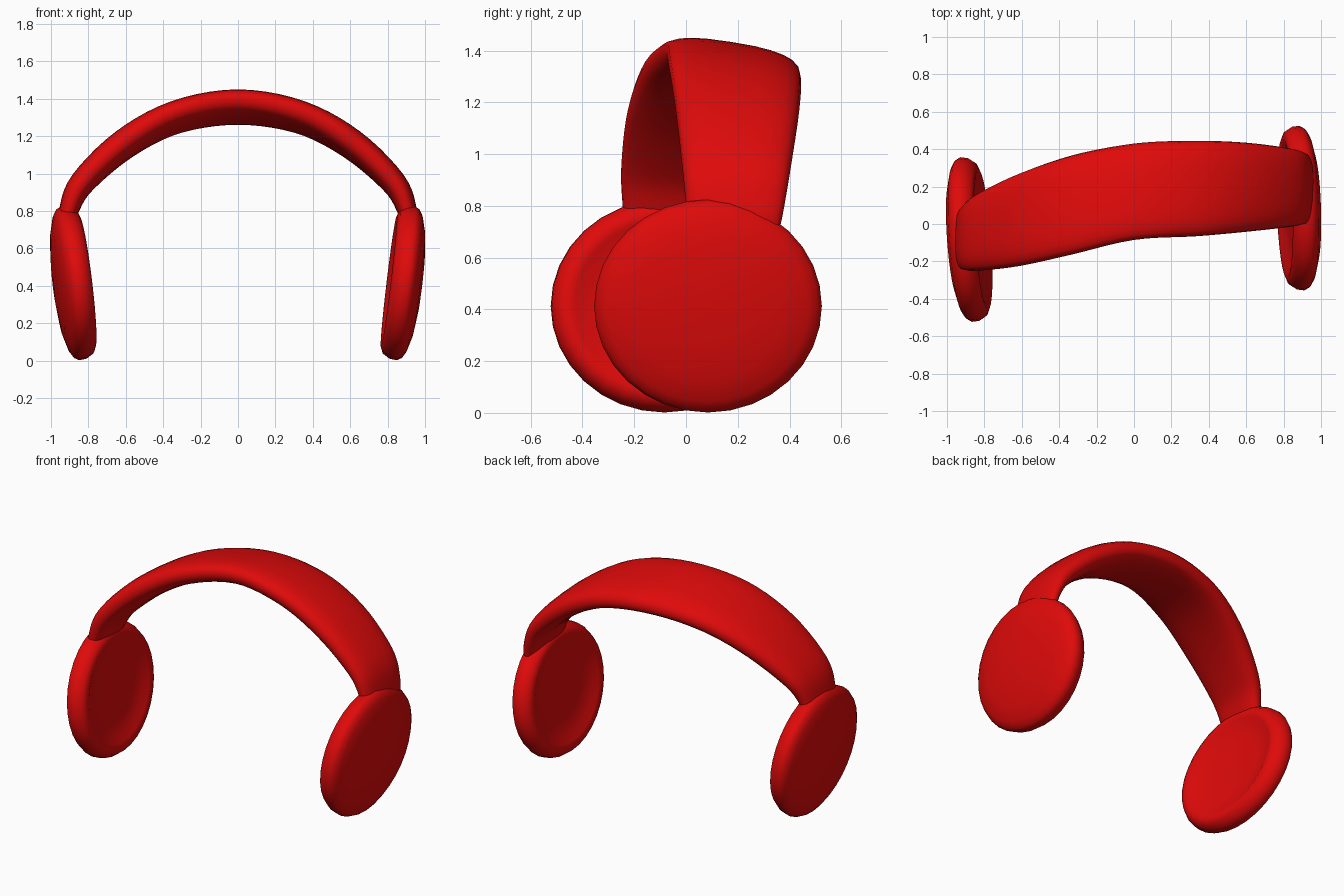
import bpy, bmesh, math
from mathutils import Vector

if "Cube" in bpy.data.objects:
    bpy.data.objects.remove(bpy.data.objects["Cube"])

red = bpy.data.materials.new("red plastic")
red.diffuse_color = (0.74, 0.003, 0.003, 1)
red.use_nodes = True
red.node_tree.nodes["Principled BSDF"].inputs["Base Color"].default_value = red.diffuse_color


def loft(name, rings):
    """Skin a list of closed rings and cap both ends."""
    bm = bmesh.new()
    vr = [[bm.verts.new(p) for p in ring] for ring in rings]
    n = len(vr[0])
    for a, b in zip(vr, vr[1:]):
        for i in range(n):
            j = (i + 1) % n
            bm.faces.new((a[i], a[j], b[j], b[i]))
    bm.faces.new(vr[0])
    bm.faces.new(vr[-1])
    bmesh.ops.recalc_face_normals(bm, faces=bm.faces)
    for f in bm.faces:
        f.smooth = True
    me = bpy.data.meshes.new(name)
    bm.to_mesh(me)
    bm.free()
    me.materials.append(red)
    ob = bpy.data.objects.new(name, me)
    bpy.context.collection.objects.link(ob)
    return ob


def spline(keys, t):
    """Catmull-Rom through rows of key values."""
    i = min(int(t), len(keys) - 2)
    f = t - i
    p = [Vector(keys[min(max(k, 0), len(keys) - 1)]) for k in (i - 1, i, i + 1, i + 2)]
    return 0.5 * (2 * p[1] + (p[2] - p[0]) * f + (2 * p[0] - 5 * p[1] + 4 * p[2] - p[3]) * f * f
                  + (3 * p[1] - p[0] - 3 * p[2] + p[3]) * f ** 3)


# Headband: x, z, inward lean of the back edge, half thickness
half = [(0.92, 0.70, 0.0, 0.04), (0.905, 0.80, 0.0, 0.052), (0.835, 0.955, 0.01, 0.068),
        (0.615, 1.17, 0.03, 0.078), (0.34, 1.33, 0.06, 0.079), (0, 1.395, 0.08, 0.079)]
path = [(-x, z, l, h) for x, z, l, h in half] + half[-2::-1]
front = [-.235, -.245, -.25, -.225, -.165, -.085, -.065, -.04, -.015, 0, .01]
back = [.07, .09, .16, .275, .37, .43, .445, .435, .405, .38, .36]
keys = [(x, z, f, b, l, h) for (x, z, l, h), f, b in zip(path, front, back)]

rings, steps, sides = [], 50, 24
for s in range(steps + 1):
    t = s / steps * (len(keys) - 1)
    x, z, f, b, lean, h = spline(keys, t)
    e = 0.05
    d = spline(keys, min(t + e, len(keys) - 1)) - spline(keys, max(t - e, 0))
    out = Vector((-d[1], 0, d[0])).normalized()
    ring = []
    for k in range(sides):
        a = 2 * math.pi * k / sides
        c, sn = math.cos(a), math.sin(a)
        w = math.copysign(abs(c) ** 0.75, c)
        u = math.copysign(abs(sn) ** 0.75, sn)
        y = (f + b) / 2 + w * (b - f) / 2
        ring.append(Vector((x, y, z)) + out * (u * h - lean * (w + 1) / 2))
    rings.append(ring)
loft("headband", rings)

# Ear cups: dished inside, domed outside, (radius, outward offset)
profile = [(.01, -.043), (.2, -.046), (.3, -.055), (.345, -.075), (.375, -.082), (.41, -.068),
           (.435, -.03), (.44, .01), (.425, .035), (.39, .055), (.3, .078), (.16, .092), (.01, .097)]
for name, side, yc, yaw in (("right_ear_cup", 1, 0.085, -0.03), ("left_ear_cup", -1, -0.083, 0.07)):
    rings = []
    for r, u in profile:
        ring = []
        for k in range(32):
            a = 2 * math.pi * k / 32
            dy, dz = r * math.cos(a), r * 0.935 * math.sin(a)
            # the disc leans inward at the bottom
            ring.append((side * (0.888 + u + 0.12 * dz + yaw * dy), yc + dy, 0.414 + dz - 0.1 * u))
        rings.append(ring)
    loft(name, rings)
